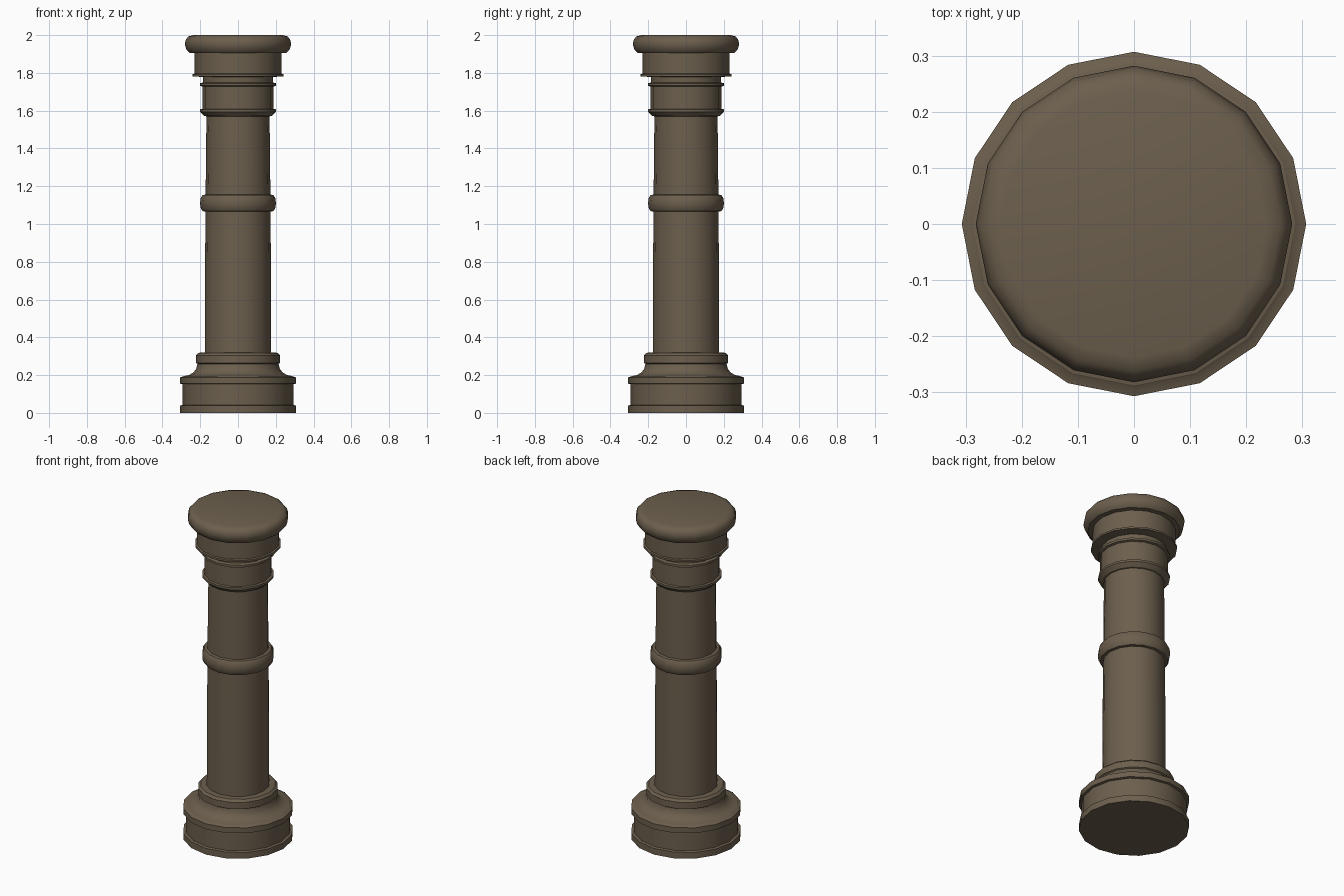
import bpy, bmesh, math

if "Cube" in bpy.data.objects:
    bpy.data.objects.remove(bpy.data.objects["Cube"])

SIDES = 16

stone = bpy.data.materials.new("brown stone")
stone.diffuse_color = (0.15, 0.115, 0.075, 1)
stone.use_nodes = True
stone.node_tree.nodes["Principled BSDF"].inputs["Base Color"].default_value = stone.diffuse_color


def lathe(name, profile):
    """Turn a (radius, height) profile around z; radius 0 closes to a point."""
    bm = bmesh.new()
    rings = []
    for r, z in profile:
        if r == 0:
            rings.append([bm.verts.new((0, 0, z))] * SIDES)
        else:
            rings.append([bm.verts.new((r * math.cos(2 * math.pi * i / SIDES),
                                        r * math.sin(2 * math.pi * i / SIDES), z))
                          for i in range(SIDES)])
    for lo, hi in zip(rings, rings[1:]):
        for i in range(SIDES):
            j = (i + 1) % SIDES
            quad = list(dict.fromkeys((lo[i], lo[j], hi[j], hi[i])))
            bm.faces.new(quad)
    mesh = bpy.data.meshes.new(name)
    bm.to_mesh(mesh)
    bm.free()
    mesh.materials.append(stone)
    ob = bpy.data.objects.new(name, mesh)
    bpy.context.collection.objects.link(ob)
    bpy.ops.object.select_all(action='DESELECT')
    ob.select_set(True)
    bpy.context.view_layer.objects.active = ob
    bpy.ops.object.shade_smooth_by_angle(angle=math.radians(35))
    return ob


# Base: plinth, fillets, concave sweep and collar
sweep = [(0.288 - 0.073 * math.sin(a), 0.26 - 0.065 * math.cos(a))
         for a in (math.radians(d) for d in (0, 22.5, 45, 67.5, 90))]
lathe("base", [(0, 0), (0.307, 0), (0.307, 0.038), (0.293, 0.042), (0.293, 0.152),
               (0.307, 0.155), (0.307, 0.188), (0.29, 0.193)] + sweep +
      [(0.223, 0.265), (0.223, 0.305), (0.21, 0.318), (0.175, 0.32)])

# Shaft, slightly tapered
lathe("shaft", [(0.176, 0.32), (0.175, 0.70), (0.172, 1.07),
                (0.17, 1.33), (0.167, 1.57)])

# Rounded band around the shaft
lathe("shaft_band", [(0.171, 1.066), (0.188, 1.068), (0.198, 1.085), (0.201, 1.11),
                     (0.198, 1.137), (0.188, 1.153), (0.171, 1.156)])

# Capital: neck mouldings
lathe("capital", [(0.167, 1.57), (0.178, 1.572), (0.2, 1.594), (0.2, 1.607),
                  (0.188, 1.61), (0.188, 1.728), (0.201, 1.732), (0.201, 1.745),
                  (0.184, 1.75), (0.184, 1.778), (0.24, 1.782), (0.24, 1.793),
                  (0.23, 1.796), (0.23, 1.905)])

# Cushion-shaped top slab
lathe("top_slab", [(0.23, 1.904), (0.257, 1.906), (0.273, 1.922), (0.282, 1.952),
                   (0.276, 1.978), (0.262, 1.993), (0.237, 2.0), (0, 2.0)])
